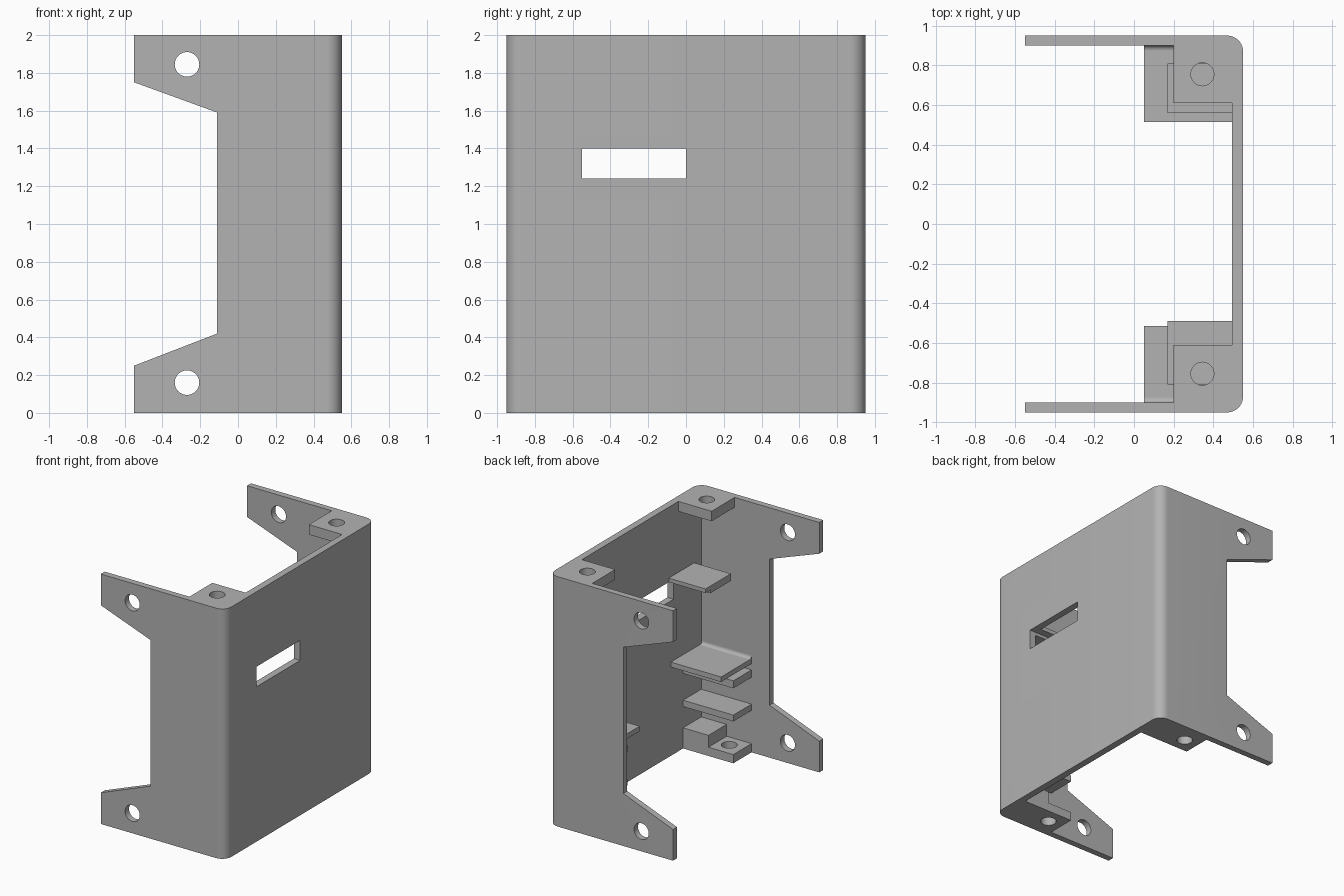
import bpy, bmesh, math
from mathutils import Vector

cube = bpy.data.objects.get("Cube")
if cube:
    bpy.data.objects.remove(cube, do_unlink=True)

grey = bpy.data.materials.new("plain_grey")
grey.use_nodes = True
grey.diffuse_color = (0.45, 0.45, 0.45, 1)
grey.node_tree.nodes["Principled BSDF"].inputs["Base Color"].default_value = grey.diffuse_color


def prism(name, outline, direction):
    """Extrude a closed 3D outline along a direction."""
    bm = bmesh.new()
    face = bm.faces.new([bm.verts.new(p) for p in outline])
    result = bmesh.ops.extrude_face_region(bm, geom=[face])
    verts = [g for g in result["geom"] if isinstance(g, bmesh.types.BMVert)]
    bmesh.ops.translate(bm, verts=verts, vec=Vector(direction))
    bmesh.ops.recalc_face_normals(bm, faces=bm.faces)
    mesh = bpy.data.meshes.new(name)
    bm.to_mesh(mesh)
    bm.free()
    mesh.materials.append(grey)
    obj = bpy.data.objects.new(name, mesh)
    bpy.context.collection.objects.link(obj)
    return obj


def box(name, x0, x1, y0, y1, z0, z1):
    return prism(name, [(x0, y0, z0), (x1, y0, z0), (x1, y1, z0), (x0, y1, z0)], (0, 0, z1 - z0))


def circle(radius, count=40):
    steps = [2 * math.pi * i / count for i in range(count)]
    return [(radius * math.cos(a), radius * math.sin(a)) for a in steps]


def cut(obj, cutters):
    """Subtract the cutters, bake the result and remove the cutters."""
    for c in cutters:
        c.hide_render = True
        mod = obj.modifiers.new("cut", "BOOLEAN")
        mod.operation = "DIFFERENCE"
        mod.solver = "EXACT"
        mod.object = c
    bpy.context.view_layer.update()
    graph = bpy.context.evaluated_depsgraph_get()
    mesh = bpy.data.meshes.new_from_object(obj.evaluated_get(graph))
    obj.modifiers.clear()
    obj.data = mesh
    for c in cutters:
        bpy.data.objects.remove(c, do_unlink=True)


def slot_cutter():
    return box("slot_cutter", 0.1, 0.7, -0.55, 0, 1.24, 1.40)


def bolt_cutter(x, y, z):
    return prism("bolt_cutter", [(x + a, y + b, z - 0.3) for a, b in circle(0.058)], (0, 0, 0.6))


# Shell: C-shaped wall with rounded outer corners
R, X, Y, T = 0.08, 0.55, 0.95, 0.055
arc = [(X - R + R * math.cos(a), Y - R + R * math.sin(a))
       for a in [math.pi / 2 * i / 10 for i in range(11)]]
half = arc + [(-X, Y), (-X, Y - 0.05), (X - T, Y - 0.05)]
outline = half + [(x, -y) for x, y in reversed(half)]
shell = prism("shell", [(x, y, 0) for x, y in outline], (0, 0, 2))

# Side openings, mounting holes and connector slot
opening = [(-0.7, 0.194), (-X, 0.25), (-0.11, 0.42), (-0.11, 1.59), (-X, 1.75), (-0.7, 1.806)]
cutters = [prism("opening_cutter", [(x, -1.2, z) for x, z in opening], (0, 2.4, 0)), slot_cutter()]
for z in (0.16, 1.845):
    cutters.append(prism("hole_cutter", [(-0.27 + a, -1.2, z + b) for a, b in circle(0.065)],
                         (0, 2.4, 0)))
cut(shell, cutters)

# Mirrored inner fittings on both side walls
for side, label in ((-1, "front"), (1, "back")):
    def fitting(name, x0, y0, y1, z0, z1, x1=0.5):
        return box(f"{label}_{name}", x0, x1, side * y0, side * y1, z0, z1)

    # Corner bolt tabs
    top = fitting("top_tab", 0.2, 0.61, 0.91, 1.92, 2)
    cut(top, [bolt_cutter(0.345, side * 0.755, 2)])
    low = fitting("bottom_tab", 0.05, 0.67, 0.91, 0, 0.07, 0.27)
    cut(low, [bolt_cutter(0.17, side * 0.79, 0)])
    fitting("bottom_block", 0.27, 0.67, 0.91, 0, 0.165)

    # Board rails and shelves
    fitting("lower_rail", 0.05, 0.67, 0.91, 0.335, 0.386)
    fitting("middle_rail", 0.05, 0.67, 0.91, 0.60, 0.66)
    fitting("shelf", 0.05, 0.515, 0.91, 0.71, 0.75)
    upper = fitting("upper_shelf", 0.17, 0.49 if side < 0 else 0.56, 0.81, 1.375, 1.432)
    if side < 0:
        cut(upper, [slot_cutter()])

    # Small curved fillet where the shelf meets the side wall
    r = 0.025
    curve = [(0.9 - r + r * math.sin(a), 0.75 + r - r * math.cos(a))
             for a in [math.pi / 2 * i / 6 for i in range(7)]]
    prism(f"{label}_shelf_fillet", [(0.05, side * y, z) for y, z in curve + [(0.9, 0.75)]],
          (0.44, 0, 0))

# Smooth the round surfaces, keep edges sharp
bpy.ops.object.select_all(action="DESELECT")
for obj in bpy.context.collection.objects:
    if obj.type == "MESH" and grey.name in obj.data.materials:
        obj.select_set(True)
        bpy.context.view_layer.objects.active = obj
bpy.ops.object.shade_smooth_by_angle(angle=math.radians(30))
